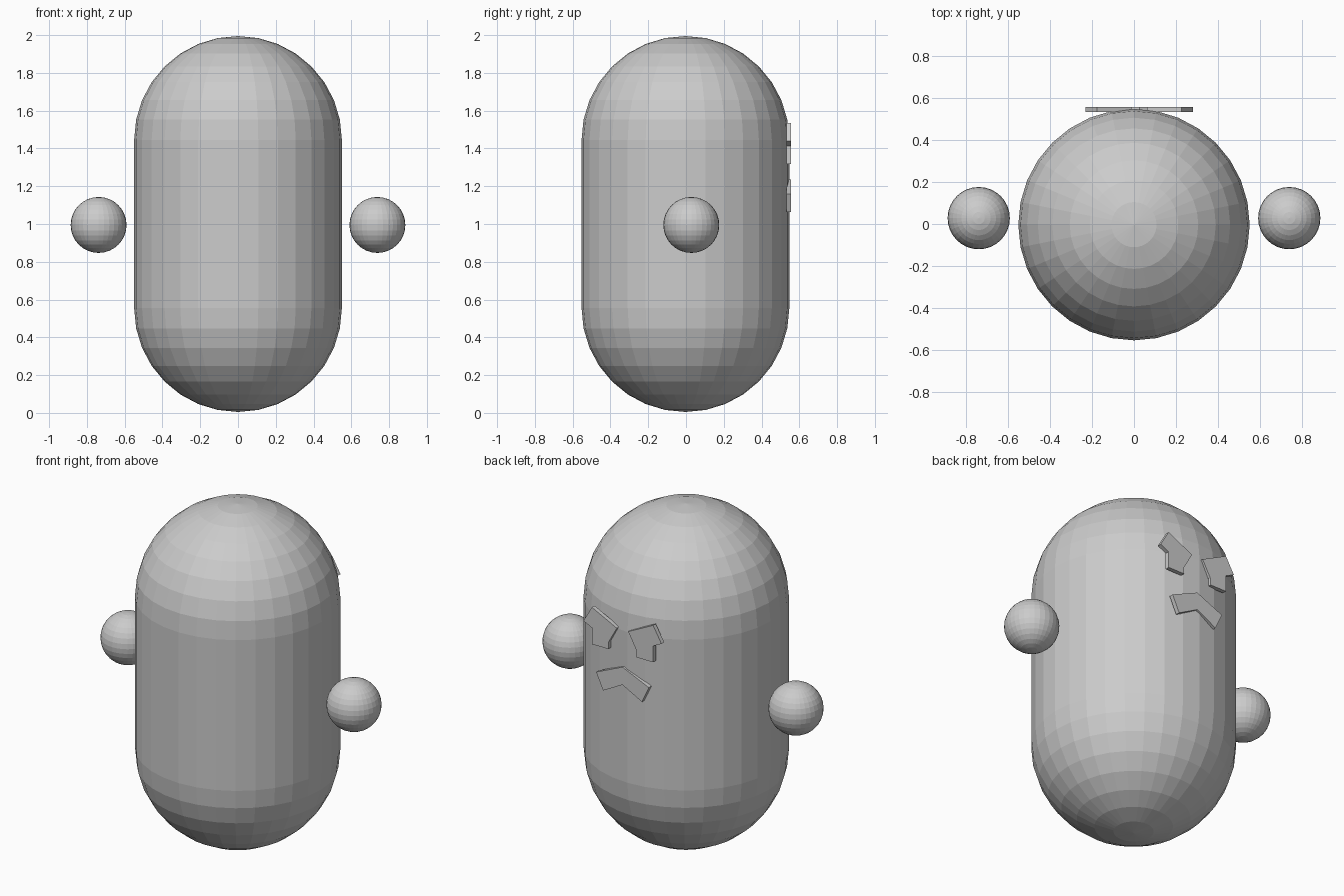
import bpy
import bmesh
from math import sin, cos, pi

if "Cube" in bpy.data.objects:
    bpy.data.objects.remove(bpy.data.objects["Cube"])

BODY_R = 0.55
SEGS, CAP_RINGS = 32, 8
FACE_X = 0.025                 # centre line of the face on the back side
FACE_Y0, FACE_Y1 = 0.532, 0.557


def finish(name, bm):
    bmesh.ops.recalc_face_normals(bm, faces=bm.faces)
    mesh = bpy.data.meshes.new(name)
    bm.to_mesh(mesh)
    bm.free()
    obj = bpy.data.objects.new(name, mesh)
    bpy.context.collection.objects.link(obj)
    return obj


def plate(name, outline):
    """Thin flat plate from an x,z outline."""
    bm = bmesh.new()
    face = bm.faces.new([bm.verts.new((x + FACE_X, FACE_Y0, z)) for x, z in outline])
    out = bmesh.ops.extrude_face_region(bm, geom=[face], use_keep_orig=True)
    verts = [v for v in out["geom"] if isinstance(v, bmesh.types.BMVert)]
    bmesh.ops.translate(bm, verts=verts, vec=(0, FACE_Y1 - FACE_Y0, 0))
    return finish(name, bm)


# capsule body: half profile spun around z
angles = [-pi / 2 + i * pi / 2 / CAP_RINGS for i in range(CAP_RINGS + 1)]
profile = [(BODY_R * cos(a), 0.555 + BODY_R * sin(a)) for a in angles]
profile += [(r, 2 - z) for r, z in reversed(profile)]
bm = bmesh.new()
verts = [bm.verts.new((r, 0, z)) for r, z in profile]
edges = [bm.edges.new(pair) for pair in zip(verts, verts[1:])]
bmesh.ops.spin(bm, geom=verts + edges, cent=(0, 0, 0), axis=(0, 0, 1),
               angle=2 * pi, steps=SEGS, use_duplicate=False)
bmesh.ops.remove_doubles(bm, verts=bm.verts, dist=1e-4)
body = finish("body", bm)
body.location.y = -0.003

# floating ball hands
for side, label in ((-1, "left"), (1, "right")):
    bm = bmesh.new()
    bmesh.ops.create_uvsphere(bm, u_segments=32, v_segments=16, radius=0.148)
    hand = finish(label + "_hand", bm)
    hand.location = (side * 0.738, 0.028, 0.995)

# angry brows and eyes
brow = [(0.2, 1.535), (0.255, 1.44), (0.09, 1.36), (0.037, 1.455)]
eye = [(0.092, 1.43), (0.2, 1.43), (0.2, 1.317), (0.092, 1.317)]
for side, label in ((-1, "left"), (1, "right")):
    plate(label + "_brow", [(side * x, z) for x, z in brow])
    plate(label + "_eye", [(side * x, z) for x, z in eye])

# frowning mouth
half = [(0, 1.235), (0.172, 1.16), (0.127, 1.063), (0, 1.13)]
plate("mouth", half + [(-x, z) for x, z in (half[2], half[1])])
